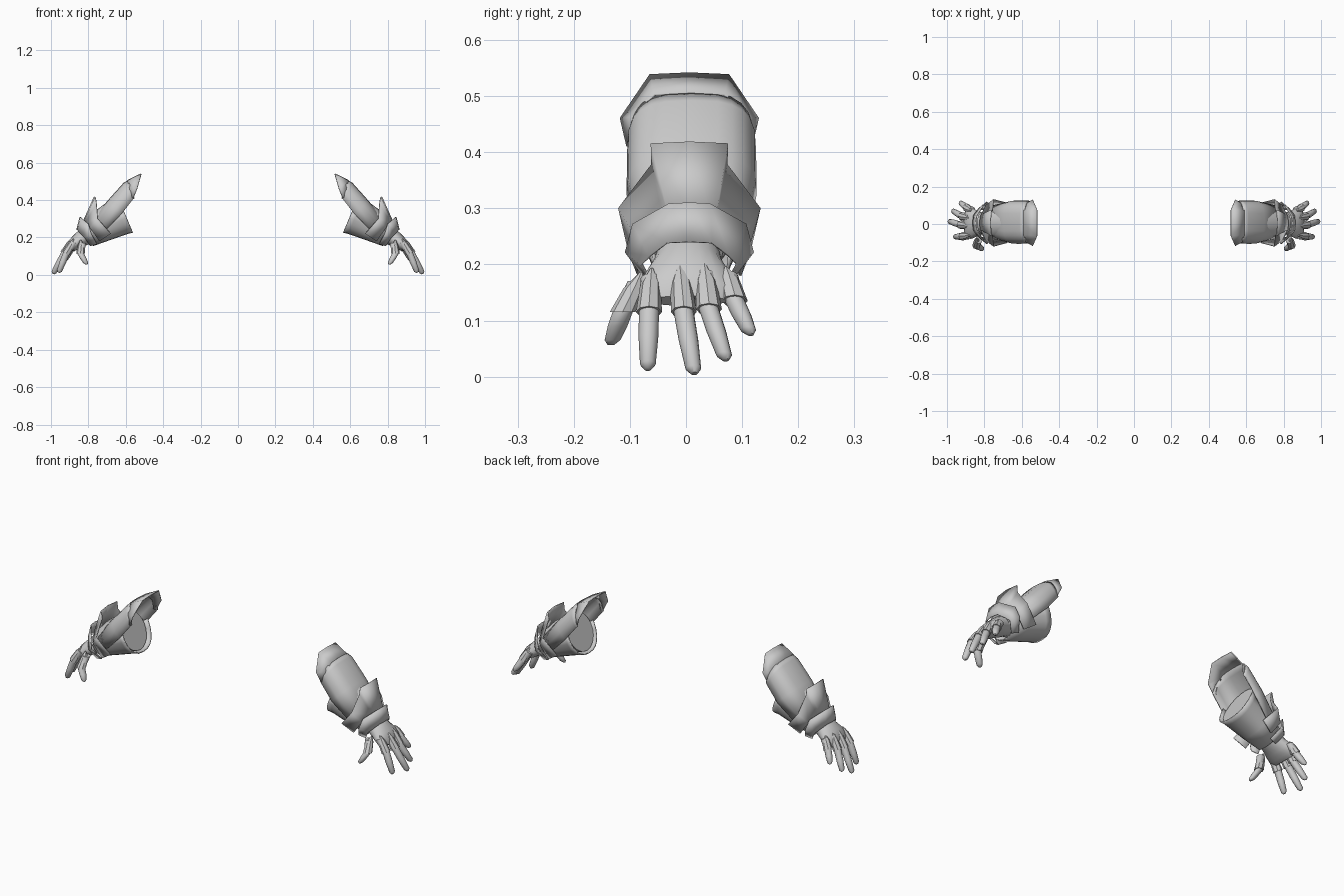
import bpy
import bmesh
import math
from mathutils import Vector

old = bpy.data.objects.get("Cube")
if old:
    bpy.data.objects.remove(old)

steel = bpy.data.materials.new("grey_steel")
steel.use_nodes = True
GREY = (0.6, 0.6, 0.6, 1)
steel.diffuse_color = GREY
steel.node_tree.nodes["Principled BSDF"].inputs["Base Color"].default_value = GREY


def build(name, rows, closed, thickness=0, angle=35):
    """Bridge rows of points into a surface and mirror it to the other arm."""
    bm = bmesh.new()
    rings = [[bm.verts.new(p) for p in row] for row in rows]
    count = len(rings[0])
    for a, b in zip(rings, rings[1:]):
        for i in range(count if closed else count - 1):
            j = (i + 1) % count
            bm.faces.new((a[i], a[j], b[j], b[i]))
    if closed:
        bm.faces.new(rings[0])
        bm.faces.new(rings[-1])
    bmesh.ops.recalc_face_normals(bm, faces=bm.faces)
    mesh = bpy.data.meshes.new(name)
    bm.to_mesh(mesh)
    bm.free()
    mesh.materials.append(steel)
    obj = bpy.data.objects.new(name, mesh)
    bpy.context.scene.collection.objects.link(obj)
    if thickness:
        solid = obj.modifiers.new("thickness", "SOLIDIFY")
        solid.thickness = thickness
        solid.offset = 0
    obj.modifiers.new("other_arm", "MIRROR")
    bpy.ops.object.select_all(action="DESELECT")
    obj.select_set(True)
    bpy.context.view_layer.objects.active = obj
    bpy.ops.object.shade_smooth_by_angle(angle=math.radians(angle))
    return obj


def section(x, y, z, tilt, width, height, steps, sweep, power=1.0):
    """Rounded cross-section spanned by y and a normal tilted in the xz plane."""
    normal = Vector((math.cos(math.radians(tilt)), 0, math.sin(math.radians(tilt))))
    side = Vector((0, 1, 0))
    points = []
    for i in range(steps):
        t = sweep * i / (steps if sweep > 4 else steps - 1)
        c, s = math.cos(t), math.sin(t)
        c = math.copysign(abs(c) ** power, c)
        s = math.copysign(abs(s) ** power, s)
        points.append(Vector((x, y, z)) + side * c * width + normal * s * height)
    return points


def tube(name, sections, steps=16, angle=50):
    rows = [section(*s, steps, math.tau) for s in sections]
    return build(name, rows, True, angle=angle)


def arch(name, sections, power, steps=13):
    """Half-round armour shell; each section is given by its crown point."""
    rows = []
    for x, z, tilt, width, height in sections:
        r = math.radians(tilt)
        base_x, base_z = x - math.cos(r) * height, z - math.sin(r) * height
        rows.append(section(base_x, 0.01, base_z, tilt, width, height,
                            steps, math.pi, power))
    return build(name, rows, False, 0.006)


def wrap(name, *halves):
    """Angular guard from half outlines that run from the crown down one side."""
    rows = []
    for half in halves:
        far = [Vector((x, y + 0.006, z)) for x, y, z in half]
        near = [Vector((x, 0.006 - y, z)) for x, y, z in half[:0:-1]]
        rows.append(near + far)
    return build(name, rows, False, 0.005, 25)


# Forearm core with its closed elbow end
tube("forearm", [
    (0.62, 0.005, 0.325, 65, 0.095, 0.1),
    (0.72, 0.005, 0.27, 60, 0.09, 0.085),
    (0.81, 0.005, 0.22, 55, 0.06, 0.05),
], 24)

# Long upper plate and its flared elbow collar
arch("upper_plate", [
    (0.585, 0.505, 72, 0.108, 0.1),
    (0.61, 0.49, 62, 0.112, 0.1),
    (0.695, 0.395, 45, 0.113, 0.1),
    (0.79, 0.285, 42, 0.09, 0.09),
], 0.65)
wrap("elbow_collar",
     [(0.518, 0, 0.54), (0.518, 0.07, 0.537), (0.54, 0.122, 0.46), (0.56, 0.11, 0.41)],
     [(0.59, 0, 0.505), (0.59, 0.062, 0.502), (0.58, 0.1, 0.462), (0.575, 0.105, 0.41)])

# Underside shell
arch("lower_shell", [
    (0.563, 0.228, 247, 0.108, 0.13),
    (0.59, 0.222, 247, 0.1, 0.12),
    (0.69, 0.187, 243, 0.09, 0.105),
    (0.775, 0.157, 238, 0.068, 0.075),
], 0.8)

# Raised wrist guard with side wings
wrap("wrist_guard",
     [(0.768, 0, 0.418), (0.762, 0.068, 0.415), (0.756, 0.066, 0.378),
      (0.75, 0.125, 0.3), (0.68, 0.106, 0.22)],
     [(0.825, 0, 0.29), (0.82, 0.036, 0.288), (0.815, 0.045, 0.28),
      (0.79, 0.095, 0.25), (0.74, 0.09, 0.18)])

# Cuff between wrist guard and hand
wrap("hand_cuff",
     [(0.845, 0, 0.31), (0.842, 0.036, 0.308), (0.8, 0.1, 0.272),
      (0.785, 0.113, 0.222), (0.755, 0.07, 0.165)],
     [(0.862, 0, 0.24), (0.857, 0.04, 0.238), (0.835, 0.07, 0.215),
      (0.82, 0.085, 0.2), (0.79, 0.06, 0.155)])

# Palm and back of the hand
tube("hand", [
    (0.79, 0.005, 0.22, 50, 0.056, 0.048),
    (0.825, 0.003, 0.2, 50, 0.062, 0.046),
    (0.862, 0.003, 0.175, 46, 0.08, 0.038),
    (0.885, 0.003, 0.152, 42, 0.082, 0.03),
    (0.9, 0.003, 0.135, 40, 0.07, 0.014),
], 20)

# Digits: knuckle, middle joint and tip
digits = {
    "index_finger": ((0.875, -0.062, 0.175), (0.918, -0.066, 0.115), (0.955, -0.068, 0.022)),
    "middle_finger": ((0.882, -0.01, 0.18), (0.928, -0.004, 0.115), (0.984, 0.013, 0.014)),
    "ring_finger": ((0.88, 0.034, 0.182), (0.92, 0.041, 0.12), (0.965, 0.068, 0.038)),
    "little_finger": ((0.865, 0.074, 0.18), (0.895, 0.087, 0.135), (0.925, 0.111, 0.083)),
    "thumb": ((0.83, -0.085, 0.17), (0.842, -0.113, 0.115), (0.815, -0.131, 0.065)),
}
for name, joints in digits.items():
    root, mid, tip = [Vector(j) for j in joints]
    lean = 0 if name == "thumb" else 28
    end = tip + (tip - mid).normalized() * 0.01
    path = [(root, 0.019), (mid, 0.018), (mid.lerp(tip, 0.5), 0.0175),
            (tip, 0.014), (end, 0.006)]
    tube(name, [(*p, lean, r, r) for p, r in path], 12)

    # Pointed knuckle guard over the first joint
    out = Vector((math.cos(math.radians(lean)), 0, 0.4)) * 0.008
    start = root + (root - mid) * 0.2 + out * 1.8
    guard = [(start, 0.003), (root.lerp(mid, 0.25) + out * 0.6, 0.019),
             (mid, 0.023)]
    tube(name + "_guard", [(*p, lean, r, r) for p, r in guard], 8, 30)
